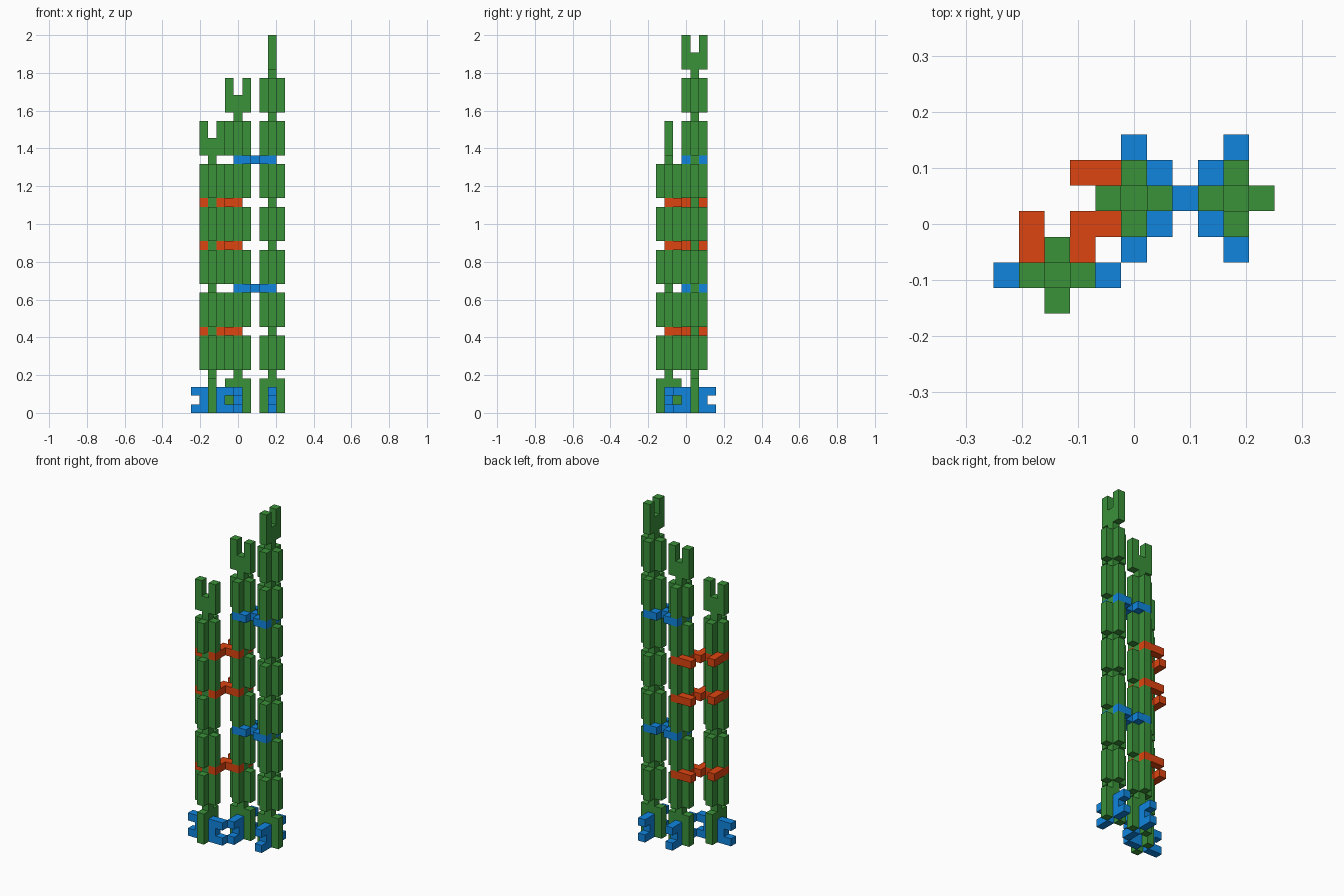
import bpy, bmesh
from mathutils import Vector

if "Cube" in bpy.data.objects:
    bpy.data.objects.remove(bpy.data.objects["Cube"])

U = 2 / 44  # one grid unit; the tallest tower is 44 units high
X, Y, Z = Vector((1, 0, 0)), Vector((0, 1, 0)), Vector((0, 0, 1))


def material(name, rgb):
    m = bpy.data.materials.new(name)
    m.diffuse_color = (*rgb, 1)
    m.use_nodes = True
    m.node_tree.nodes["Principled BSDF"].inputs["Base Color"].default_value = m.diffuse_color
    return m


GREEN = material("green", (0.042, 0.283, 0.042))
BLUE = material("blue", (0.005, 0.235, 0.73))
RED = material("red", (0.72, 0.058, 0.005))


def h_outline(half, notch):
    """H-shaped tile: two bars with a central web, slotted at both ends."""
    q = [(.5, .5), (.5, 1.5), (half, 1.5), (half, .5), (half - notch, .5)]
    right = q + [(s, -t) for s, t in reversed(q)]
    return right + [(-s, t) for s, t in reversed(right)]


def corner_outline():
    """Two short clips meeting at a right angle, mirrored across the diagonal."""
    side = [(.5, .5), (.5, 1.5), (-.5, 1.5), (-.5, 2.5), (2.5, 2.5), (2.5, 1.5),
            (1.5, 1.5), (1.5, .5), (2.5, .5), (2.5, -.5)]
    return [(-.5, .5)] + side + [(.5, -.5)] + [(-t, -s) for s, t in reversed(side)]


def tile(name, outline, origin, s_axis, t_axis, mat):
    """Extrude an outline one unit thick, centred on its plane."""
    n = s_axis.cross(t_axis)
    bm = bmesh.new()
    base = Vector(origin) - n / 2
    face = bm.faces.new([bm.verts.new((base + s_axis * s + t_axis * t) * U)
                         for s, t in outline])
    top = bmesh.ops.extrude_face_region(bm, geom=[face], use_keep_orig=True)["geom"]
    bmesh.ops.translate(bm, vec=n * U,
                        verts=[v for v in top if isinstance(v, bmesh.types.BMVert)])
    bmesh.ops.recalc_face_normals(bm, faces=bm.faces)
    me = bpy.data.meshes.new(name)
    bm.to_mesh(me)
    bm.free()
    me.materials.append(mat)
    bpy.context.collection.objects.link(bpy.data.objects.new(name, me))


LONG, SHORT, CORNER = h_outline(4.5, 2), h_outline(2.5, 1), corner_outline()

# Towers of interlocking upright tiles, each standing on a blue foot
towers = [("left", -3, -2, 6, (Y, X)),
          ("middle", 0, 1, 7, (X, Y)),
          ("right", 4, 1, 8, (X, Y))]
for name, x, y, count, axes in towers:
    for k in range(count):
        tile(f"{name}_tower_tile_{k + 1}", LONG, (x, y, 5 * k + 4.5), Z, axes[k % 2], GREEN)
    tile(f"{name}_foot", SHORT, (x, y, 1.5), axes[1], Z, BLUE)

# Straight clips between the middle and right towers
for z in (14, 29):
    tile("straight_connector", SHORT, (2, 1, z + .5), X, Y, BLUE)

# Corner clips between the left and middle towers
for z in (9, 19, 24):
    tile("corner_connector", CORNER, (-2, 0, z + .5), X, Y, RED)
